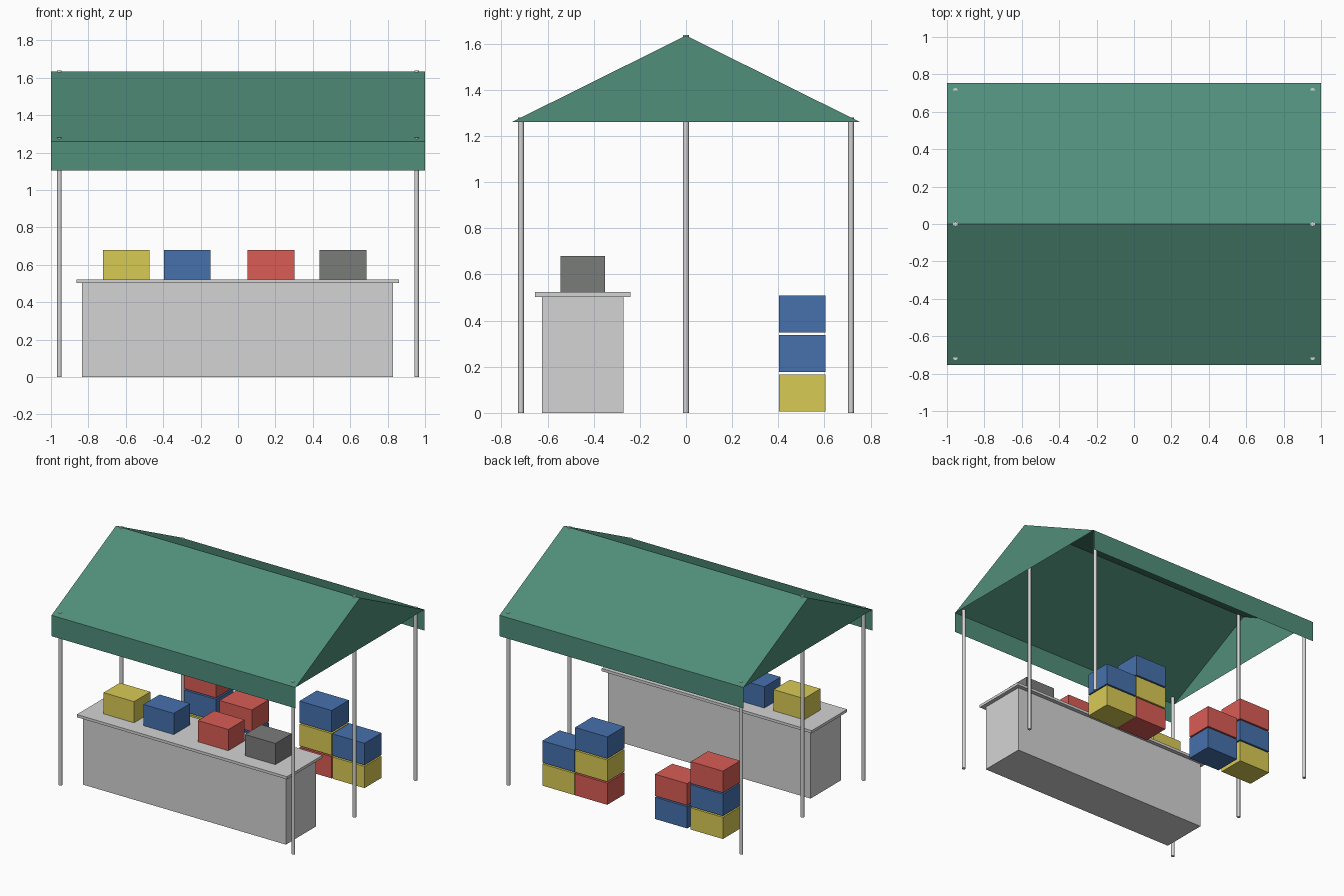
import bpy, bmesh

if "Cube" in bpy.data.objects:
    bpy.data.objects.remove(bpy.data.objects["Cube"])


def linear(c):
    c /= 255
    return c / 12.92 if c <= 0.04045 else ((c + 0.055) / 1.055) ** 2.4


def material(name, r, g, b):
    m = bpy.data.materials.new(name)
    m.diffuse_color = (linear(r), linear(g), linear(b), 1)
    m.use_nodes = True
    m.node_tree.nodes["Principled BSDF"].inputs["Base Color"].default_value = m.diffuse_color
    return m


GREEN = material("canvas green", 80, 142, 122)
LIGHT = material("light grey", 212, 212, 212)
RED = material("crate red", 217, 92, 85)
BLUE = material("crate blue", 70, 113, 173)
YELLOW = material("crate yellow", 217, 203, 85)
GREY = material("dark grey", 122, 124, 122)


def box(name, x, y, z, mat):
    """Box from (min, max) ranges on each axis."""
    bpy.ops.mesh.primitive_cube_add(size=1, location=[sum(r) / 2 for r in (x, y, z)])
    ob = bpy.context.object
    ob.name = name
    ob.scale = [r[1] - r[0] for r in (x, y, z)]
    bpy.ops.object.transform_apply(location=False, rotation=False, scale=True)
    ob.data.materials.append(mat)
    return ob


# Canopy: thin cloth with two slopes, hanging valances and two gable ends
profile = [(-0.755, 1.105), (-0.755, 1.26), (0, 1.635), (0.755, 1.26), (0.755, 1.105)]
bm = bmesh.new()
left = [bm.verts.new((-1, y, z)) for y, z in profile]
right = [bm.verts.new((1, y, z)) for y, z in profile]
for i in range(4):
    bm.faces.new((left[i], right[i], right[i + 1], left[i + 1]))
bm.faces.new((right[1], right[3], right[2]))
bm.faces.new((left[1], left[2], left[3]))
mesh = bpy.data.meshes.new("canopy")
bm.to_mesh(mesh)
bm.free()
canopy = bpy.data.objects.new("canopy", mesh)
bpy.context.collection.objects.link(canopy)
mesh.materials.append(GREEN)

# Six poles, the middle pair reaching the ridge
for x in (-0.955, 0.955):
    for y, top in ((-0.715, 1.28), (0, 1.638), (0.715, 1.28)):
        bpy.ops.mesh.primitive_cylinder_add(vertices=16, radius=0.0125, depth=top,
                                            location=(x, y, top / 2))
        pole = bpy.context.object
        pole.name = "pole"
        pole.data.materials.append(LIGHT)
        bpy.ops.object.shade_smooth_by_angle()

# Counter with overhanging top
box("counter_body", (-0.833, 0.83), (-0.625, -0.27), (0, 0.503), LIGHT)
box("counter_top", (-0.863, 0.86), (-0.655, -0.24), (0.503, 0.523), LIGHT)

# Goods on the counter
for x, mat in ((-0.597, YELLOW), (-0.271, BLUE), (0.176, RED), (0.562, GREY)):
    box("counter_box", (x - 0.125, x + 0.125), (-0.543, -0.352), (0.523, 0.68), mat)

# Stacked crates at the back, listed from the ground up
stacks = [
    (-0.594, (YELLOW, BLUE, RED)),
    (-0.301, (BLUE, RED)),
    (0.354, (RED, YELLOW, BLUE)),
    (0.623, (YELLOW, BLUE)),
]
for x, mats in stacks:
    for level, mat in enumerate(mats):
        z = 0.006 + level * 0.171
        box("crate", (x - 0.132, x + 0.132), (0.403, 0.605), (z, z + 0.161), mat)
